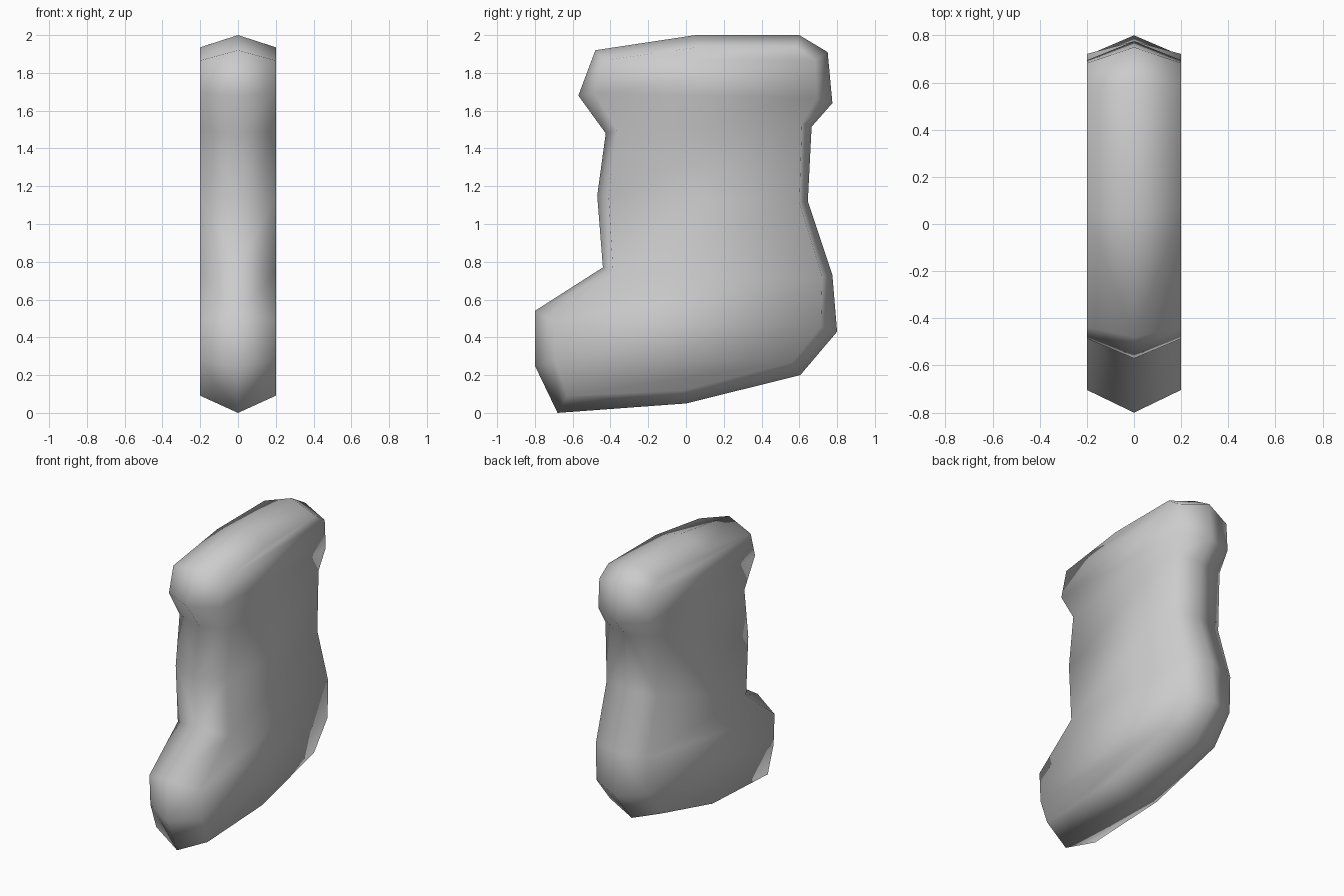
import bpy, bmesh
from mathutils import Vector

cube = bpy.data.objects.get("Cube")
if cube:
    bpy.data.objects.remove(cube, do_unlink=True)

HALF_WIDTH = 0.2

# Mid-plane outline from the sole up to the cuff: (y, z, inset of the side face)
front = [(-0.68, 0, .105), (-0.8, .25, .11), (-0.8, .54, .11),
         (-0.44, .77, .06), (-0.47, 1.15, .06), (-0.425, 1.48, .06),
         (-0.57, 1.68, .085), (-0.48, 1.92, .07), (.05, 2, .065)]
back = [(0, .05, .07), (.605, .2, .08), (.8, .43, .09),
        (.775, .73, .055), (.645, 1.12, .045), (.665, 1.515, .055),
        (.775, 1.64, .085), (.75, 1.91, .08), (.6, 2, .067)]
loop = front + back[::-1]
count = len(loop)


def outward(i):
    """Averaged outward normal of the outline at point i."""
    a, p, b = (Vector(loop[k % count][:2]) for k in (i - 1, i, i + 1))
    d, e = (p - a).normalized(), (b - p).normalized()
    return Vector((-(d + e).y, (d + e).x)).normalized()


bm = bmesh.new()
rim = [bm.verts.new((0, y, z)) for y, z, _ in loop]

# Both sides: a bevelled band around the rim and a flat panel of cross strips
for side in (-1, 1):
    ring = []
    for i, (y, z, inset) in enumerate(loop):
        p = Vector((y, z)) - outward(i) * inset
        ring.append(bm.verts.new((side * HALF_WIDTH, p.x, p.y)))
    for i in range(count):
        j = (i + 1) % count
        bm.faces.new((rim[i], rim[j], ring[j], ring[i]))
    for i in range(len(front) - 1):
        bm.faces.new((ring[i], ring[i + 1], ring[-i - 2], ring[-i - 1]))

bmesh.ops.recalc_face_normals(bm, faces=bm.faces)
for face in bm.faces:
    face.smooth = True

mesh = bpy.data.meshes.new("stocking")
bm.to_mesh(mesh)
bm.free()

# Plain grey material
grey = bpy.data.materials.new("light grey")
grey.use_nodes = True
grey.diffuse_color = (0.6, 0.6, 0.6, 1)
grey.node_tree.nodes["Principled BSDF"].inputs["Base Color"].default_value = (0.6, 0.6, 0.6, 1)
mesh.materials.append(grey)

stocking = bpy.data.objects.new("stocking", mesh)
bpy.context.collection.objects.link(stocking)
